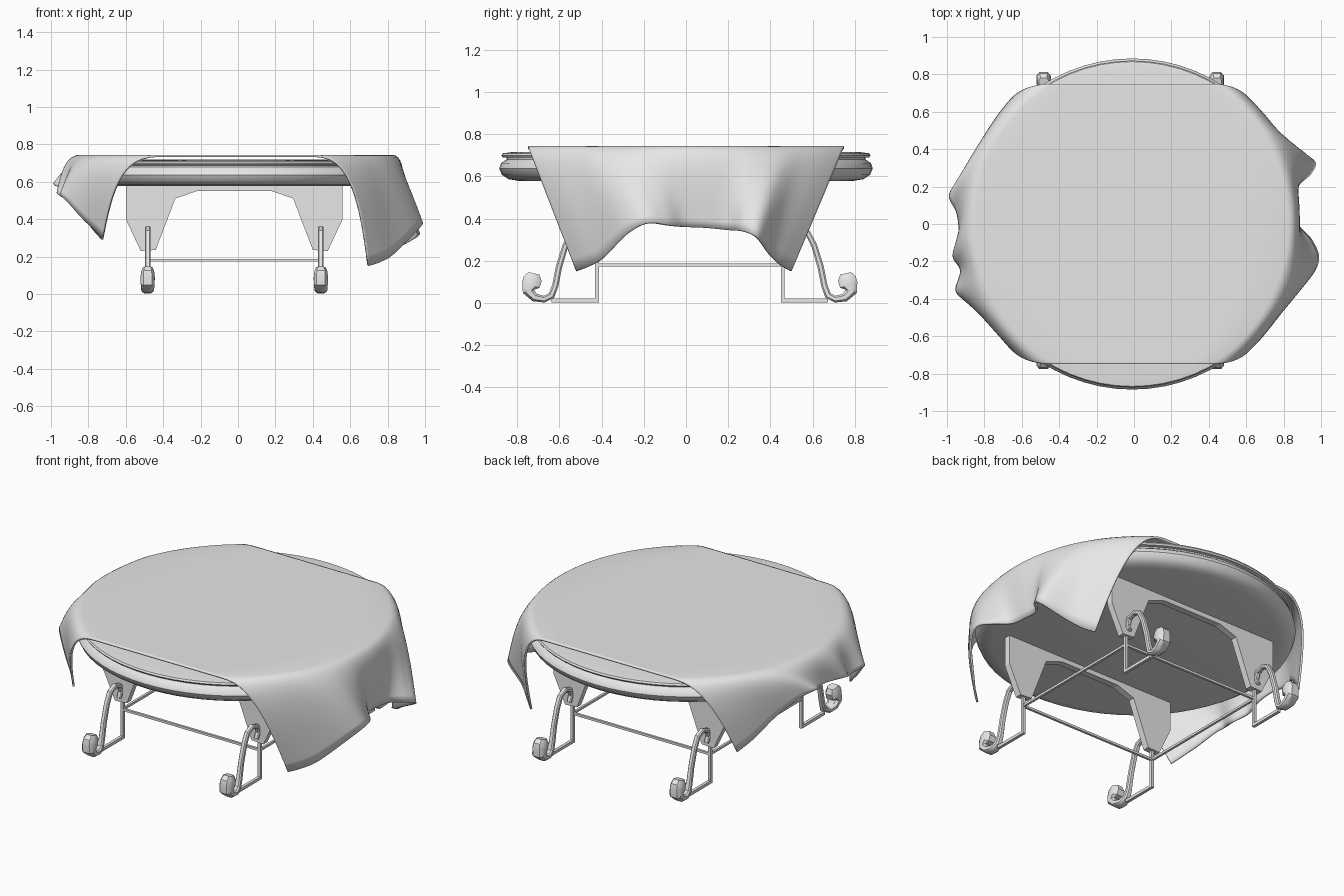
import bpy, bmesh, math
from mathutils import Vector

cube = bpy.data.objects.get("Cube")
if cube:
    bpy.data.objects.remove(cube, do_unlink=True)

grey = bpy.data.materials.new("light_grey")
grey.use_nodes = True
GREY = (0.8, 0.8, 0.8, 1)
grey.diffuse_color = GREY
grey.node_tree.nodes["Principled BSDF"].inputs["Base Color"].default_value = GREY

CX, CY = -0.02, 0.018        # centre of the leg frame
LEG_X, BAR_Y = 0.463, 0.44   # offsets of the legs and wire corners
TABLE_X = -0.01


def finish(name, bm, smooth=None):
    bmesh.ops.recalc_face_normals(bm, faces=bm.faces)
    mesh = bpy.data.meshes.new(name)
    bm.to_mesh(mesh)
    bm.free()
    obj = bpy.data.objects.new(name, mesh)
    bpy.context.collection.objects.link(obj)
    mesh.materials.append(grey)
    if smooth:
        bpy.ops.object.select_all(action='DESELECT')
        obj.select_set(True)
        bpy.context.view_layer.objects.active = obj
        bpy.ops.object.shade_smooth_by_angle(angle=math.radians(smooth))
    return obj


def skin(bm, rings, closed=True):
    """Join rows of points with quads."""
    rows = [[bm.verts.new(p) for p in ring] for ring in rings]
    n = len(rows[0])
    for a, b in zip(rows, rows[1:]):
        for i in range(n if closed else n - 1):
            j = (i + 1) % n
            bm.faces.new((a[i], a[j], b[j], b[i]))
    return rows


def bar(bm, a, b, r=0.009):
    """Square bar along one axis between two points."""
    lo = [min(p, q) - r for p, q in zip(a, b)]
    hi = [max(p, q) + r for p, q in zip(a, b)]
    rows = skin(bm, [[(lo[0], lo[1], z), (hi[0], lo[1], z), (hi[0], hi[1], z), (lo[0], hi[1], z)]
                     for z in (lo[2], hi[2])])
    for row in rows:
        bm.faces.new(row)


# Round table top: bulging lower edge, groove and thin upper lip
profile = [(0.79, 0.578), (0.84, 0.586), (0.872, 0.607), (0.885, 0.637), (0.876, 0.662),
           (0.85, 0.68), (0.85, 0.688), (0.868, 0.69), (0.874, 0.699), (0.868, 0.709),
           (0.83, 0.714), (0.5, 0.718)]
bm = bmesh.new()
SEG = 64
rows = skin(bm, [[(TABLE_X + r * math.cos(k * math.tau / SEG), r * math.sin(k * math.tau / SEG), z)
                  for k in range(SEG)] for r, z in profile])
bm.faces.new(rows[0])
bm.faces.new(rows[-1])
finish("table_top", bm, 40)

# Arched apron panels at front and back
half = [(0.58, 0.6), (0.58, 0.4), (0.5, 0.23), (0.42, 0.235), (0.315, 0.51), (0.2, 0.55)]
outline = half + [(-x, z) for x, z in reversed(half)]
for name, side in (("front_apron", -1), ("back_apron", 1)):
    bm = bmesh.new()
    rows = skin(bm, [[(CX + x, CY + side * y, z) for x, z in outline] for y in (0.42, 0.46)])
    for row in rows:
        bm.faces.new(row)
    finish(name, bm)

# Scrolled legs: y, z, half width, half thickness along the curve, ending in a knob
leg_path = [(0.475, 0.26, .013, .008), (0.455, 0.295, .015, .012), (0.47, 0.335, .015, .013),
            (0.515, 0.35, .015, .013), (0.56, 0.33, .015, .014), (0.59, 0.27, .015, .014),
            (0.62, 0.17, .015, .015), (0.638, 0.08, .016, .015), (0.655, 0.035, .02, .016),
            (0.69, 0.018, .028, .016), (0.735, 0.026, .034, .02), (0.764, 0.055, .037, .028),
            (0.753, 0.085, .038, .043), (0.744, 0.115, .035, .044), (0.738, 0.14, .026, .026)]
corners = [(-1, -.5), (-.6, -1), (.6, -1), (1, -.5), (1, .5), (.6, 1), (-.6, 1), (-1, .5)]
for sx, x_name in ((1, "plus"), (-1, "minus")):
    for sy, y_name in ((-1, "front"), (1, "back")):
        bm = bmesh.new()
        rings = []
        for i, (y, z, w, t) in enumerate(leg_path):
            p, q = leg_path[max(i - 1, 0)], leg_path[min(i + 1, len(leg_path) - 1)]
            d = Vector((q[0] - p[0], q[1] - p[1])).normalized()
            rings.append([(CX + sx * LEG_X + a * w,
                           CY + sy * (y - b * t * d.y),
                           max(z + b * t * d.x, 0)) for a, b in corners])
        rows = skin(bm, rings)
        bm.faces.new(rows[0])
        bm.faces.new(rows[-1])
        finish(f"{y_name}_leg_{x_name}", bm, 35)

        # Bent foot wire rising to the apron
        bm = bmesh.new()
        x, y0, y1 = CX + sx * LEG_X, CY + sy * BAR_Y, CY + sy * 0.645
        bar(bm, (x, y0, 0.011), (x, y1, 0.011))
        bar(bm, (x, y0, 0.011), (x, y0, 0.27))
        finish(f"{y_name}_foot_wire_{x_name}", bm)

# Rectangular stretcher frame
bm = bmesh.new()
for s in (-1, 1):
    bar(bm, (CX - LEG_X, CY + s * BAR_Y, 0.18), (CX + LEG_X, CY + s * BAR_Y, 0.18), 0.007)
    bar(bm, (CX + s * LEG_X, CY - BAR_Y, 0.18), (CX + s * LEG_X, CY + BAR_Y, 0.18), 0.007)
finish("stretcher_frame", bm)

# Draped cloth: wavy hems on both sides, listed front to back
hem_plus = [(.70, -.52, .15), (.76, -.47, .17), (.83, -.40, .21), (.95, -.28, .33), (.99, -.18, .38),
            (.95, -.08, .37), (.88, 0, .36), (.87, .1, .355), (.88, .2, .345), (.95, .27, .34),
            (.965, .34, .31), (.83, .4, .23), (.76, .45, .18), (.70, .5, .15)]
hem_minus = [(-.73, -.55, .3), (-.78, -.5, .35), (-.84, -.46, .41), (-.92, -.4, .5), (-.955, -.35, .53),
             (-.93, -.25, .51), (-.97, -.17, .54), (-.94, -.05, .55), (-.95, .06, .57), (-.99, .15, .59),
             (-.94, .24, .56), (-.86, .36, .47), (-.79, .47, .36), (-.73, .55, .29)]


def along(points, t):
    """Smooth curve through the points, t from 0 to 1."""
    f = t * (len(points) - 1)
    i = min(int(f), len(points) - 2)
    f -= i
    p = [Vector(points[max(0, min(len(points) - 1, i + k))]) for k in (-1, 0, 1, 2)]
    return 0.5 * (2 * p[1] + (p[2] - p[0]) * f + (2 * p[0] - 5 * p[1] + 4 * p[2] - p[3]) * f * f
                  + (3 * p[1] - p[0] - 3 * p[2] + p[3]) * f ** 3)


def hang(hem, side, t, steps=14):
    """Curve from the table rim over the edge and down to the hem."""
    a = math.radians(119 * (t - 0.5))
    rim = Vector((TABLE_X + side * 0.835 * math.cos(a), 0.87 * math.sin(a), 0.744))
    end = along(hem, t)
    spread = 0.085 + 0.125 * abs(t * 2 - 1) ** 3
    over = rim + Vector((side * spread, 0, -0.003))
    fall = end.lerp(over, 0.45)
    return [rim * (1 - s) ** 3 + over * 3 * s * (1 - s) ** 2 + fall * 3 * s * s * (1 - s) + end * s ** 3
            for s in (k / steps for k in range(steps + 1))]


bm = bmesh.new()
ROWS, ACROSS = 88, 8
grid = []
for k in range(ROWS + 1):
    t = k / ROWS
    left, right = hang(hem_minus, -1, t), hang(hem_plus, 1, t)
    flat = [left[0].lerp(right[0], i / ACROSS) for i in range(1, ACROSS)]
    grid.append(left[::-1] + flat + right)
skin(bm, grid, closed=False)
cloth = finish("draped_cloth", bm, 50)
if sum(p.normal.z * p.area for p in cloth.data.polygons) < 0:
    cloth.data.flip_normals()
solid = cloth.modifiers.new("thickness", 'SOLIDIFY')
solid.thickness = 0.012
solid.offset = -1
